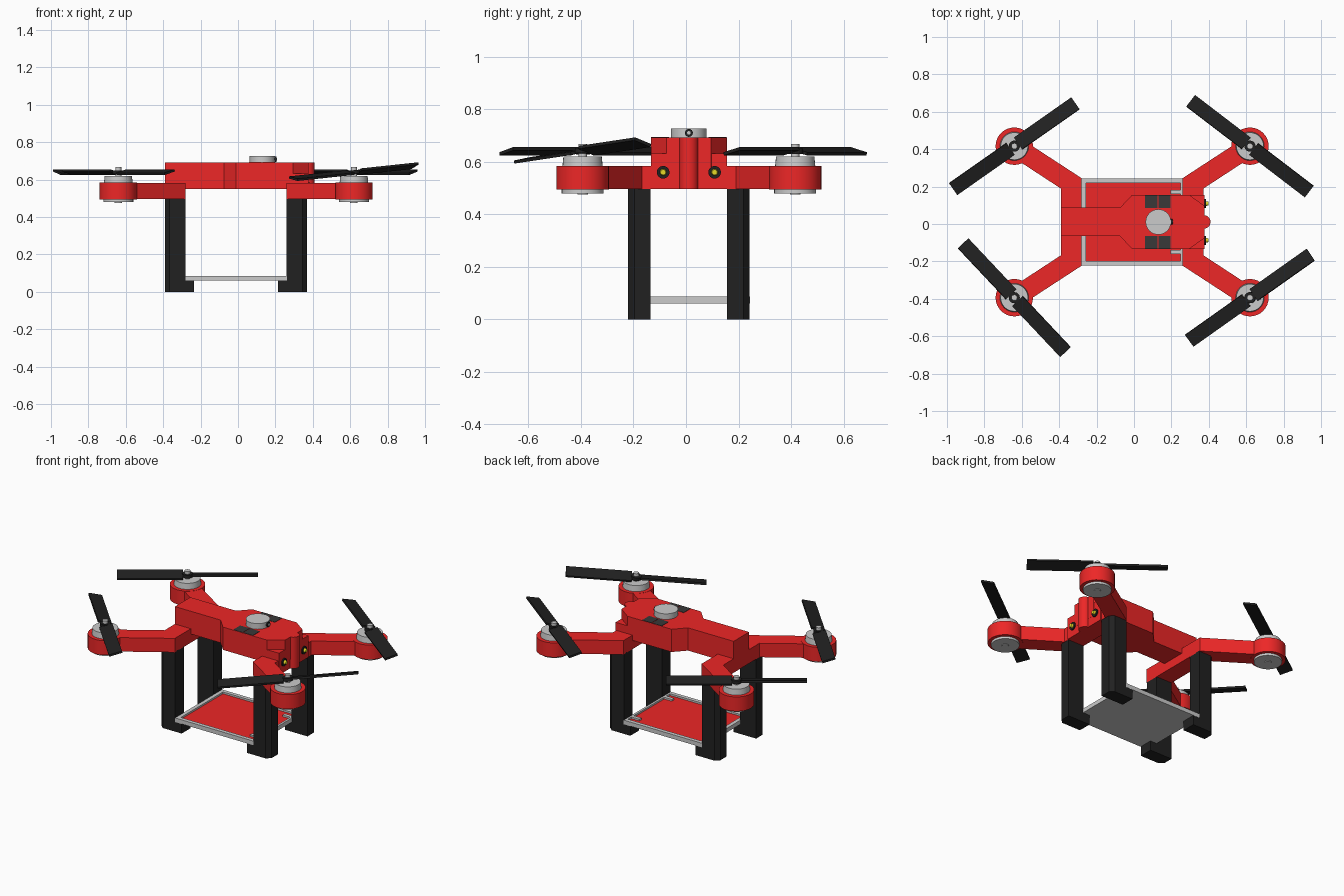
import bpy, bmesh, math
from mathutils import Matrix, Vector

if "Cube" in bpy.data.objects:
    bpy.data.objects.remove(bpy.data.objects["Cube"])

CX, CY = -0.01, 0.011          # centre of the frame in plan


def mat(name, rgb):
    m = bpy.data.materials.new(name)
    m.diffuse_color = (*rgb, 1)
    m.use_nodes = True
    m.node_tree.nodes["Principled BSDF"].inputs["Base Color"].default_value = m.diffuse_color
    return m


RED = mat("red_shell", (0.85, 0.02, 0.02))
BLACK = mat("black_plastic", (0.015, 0.015, 0.015))
DARK = mat("dark_vent", (0.04, 0.04, 0.04))
YELLOW = mat("yellow_lamp", (0.8, 0.7, 0.02))


def finish(name, bm, material=None):
    bmesh.ops.recalc_face_normals(bm, faces=bm.faces)
    me = bpy.data.meshes.new(name)
    bm.to_mesh(me)
    bm.free()
    ob = bpy.data.objects.new(name, me)
    bpy.context.collection.objects.link(ob)
    if material:
        me.materials.append(material)
    return ob


def prism(name, pts, z0, z1, material=None):
    bm = bmesh.new()
    f = bm.faces.new([bm.verts.new((x, y, z0)) for x, y in pts])
    r = bmesh.ops.extrude_face_region(bm, geom=[f])
    top = [v for v in r["geom"] if isinstance(v, bmesh.types.BMVert)]
    bmesh.ops.translate(bm, verts=top, vec=(0, 0, z1 - z0))
    return finish(name, bm, material)


def box(name, x0, x1, y0, y1, z0, z1, material=None):
    return prism(name, [(x0, y0), (x1, y0), (x1, y1), (x0, y1)], z0, z1, material)


def cyl(name, loc, r, length, material=None, axis="Z", bevel=0):
    # loc is the start of the cylinder along its axis
    bm = bmesh.new()
    bmesh.ops.create_cone(bm, cap_ends=True, segments=32, radius1=r, radius2=r - bevel, depth=length,
                          matrix=Matrix.Translation((0, 0, length / 2)))
    if axis == "X":
        bm.transform(Matrix.Rotation(math.pi / 2, 4, "Y"))
    bm.transform(Matrix.Translation(loc))
    ob = finish(name, bm, material)
    for p in ob.data.polygons:
        p.use_smooth = len(p.vertices) == 4
    for e in ob.data.edges:
        e.use_edge_sharp = False
    bpy.context.view_layer.objects.active = ob
    ob.select_set(True)
    bpy.ops.object.shade_smooth_by_angle(angle=math.radians(35))
    ob.select_set(False)
    return ob


def propeller(name, loc, angle, hand, tilt):
    # two pitched blades on a small hub
    bm = bmesh.new()
    for half in (0, math.pi):
        m = (Matrix.Rotation(half, 4, "Z") @ Matrix.Rotation(hand * 0.25, 4, "X")
             @ Matrix.Translation((0.212, 0, 0)) @ Matrix.Diagonal((0.375, 0.078, 0.012, 1)))
        bmesh.ops.create_cube(bm, size=1, matrix=m)
    bmesh.ops.create_cone(bm, cap_ends=True, segments=16, radius1=0.03, radius2=0.03, depth=0.02)
    bm.transform(Matrix.Rotation(angle, 4, "Z"))
    bm.transform(Matrix.Translation(loc) @ Matrix.Rotation(tilt[0], 4, "X") @ Matrix.Rotation(tilt[1], 4, "Y"))
    finish(name, bm, BLACK)


# main body, wide at the front with a tapered nose
half = [(-0.39, 0.076), (-0.075, 0.076), (-0.01, 0.145), (0.295, 0.145), (0.378, 0.085)]
prism("body", [(x, CY - y) for x, y in half] + [(x, CY + y) for x, y in reversed(half)],
      0.55, 0.692, RED)
box("front_block", 0.26, 0.377, CY - 0.145, CY + 0.145, 0.496, 0.632, RED)
cyl("nose_column", (0.373, CY, 0.496), 0.036, 0.196, RED)

# crossbars carrying the arms
box("rear_crossbar", -0.39, -0.28, CY - 0.2, CY + 0.2, 0.496, 0.583, RED)
box("front_crossbar", 0.26, 0.372, CY - 0.2, CY + 0.2, 0.496, 0.583, RED)

# round turret with lens on the roof, and side vents
cyl("turret", (0.13, CY, 0.69), 0.068, 0.037)
cyl("turret_lens_ring", (0.185, CY, 0.71), 0.015, 0.02, BLACK, "X")
cyl("turret_lens", (0.2, CY, 0.71), 0.007, 0.008, None, "X")
for s, side in ((-1, "right"), (1, "left")):
    ya, yb = sorted((CY + s * 0.075, CY + s * 0.1435))
    for i in range(2):
        x0 = 0.06 + i * 0.07
        box(f"{side}_vent_{i}", x0, x0 + 0.065, ya, yb, 0.67, 0.694, DARK)

# headlamps
for s, side in ((-1, "right"), (1, "left")):
    y = CY + s * 0.098
    cyl(f"{side}_lamp_ring", (0.37, y, 0.56), 0.024, 0.014, BLACK, "X")
    cyl(f"{side}_lamp", (0.375, y, 0.56), 0.015, 0.022, YELLOW, "X", 0.005)

# arms, motors, legs and feet at the four corners
corners = [("rear_left", -1, 1, 35, -1, (0, 0)), ("rear_right", -1, -1, -46.7, 1, (0, 0)),
           ("front_left", 1, 1, -37.4, 1, (0, 0)), ("front_right", 1, -1, 35, -1, (-0.02, -0.12))]
for name, sx, sy, ang, hand, tilt in corners:
    def P(x, y):
        return (CX + sx * x, CY + sy * y)
    mx, my = P(0.63, 0.405)
    # arm outline runs from the crossbar to the motor
    prism(name + "_arm", [P(*p) for p in ((0.38, 0.145), (0.38, 0.178), (0.66, 0.361), (0.60, 0.449),
                                          (0.27, 0.234), (0.27, 0.145))], 0.496, 0.583, RED)
    cyl(name + "_motor_pod", (mx, my, 0.494), 0.1, 0.09, RED)
    cyl(name + "_motor_base", (mx, my, 0.48), 0.08, 0.02)
    cyl(name + "_motor_base_boss", (mx, my, 0.476), 0.02, 0.01)
    cyl(name + "_motor_cap", (mx, my, 0.58), 0.077, 0.04, None, "Z", 0.004)
    cyl(name + "_motor_shaft", (mx, my, 0.615), 0.016, 0.052)
    propeller(name + "_propeller", (mx, my, 0.64), math.radians(ang), hand, tilt)
    # leg with a cut outer corner, and a foot reaching under the tray
    prism(name + "_leg", [P(*p) for p in ((0.27, 0.146), (0.38, 0.146), (0.38, 0.208), (0.355, 0.231),
                                          (0.27, 0.231))], 0, 0.5, BLACK)
    x0, x1 = sorted((CX + sx * 0.225, CX + sx * 0.28))
    y0, y1 = sorted((CY + sy * 0.146, CY + sy * 0.231))
    box(name + "_foot", x0, x1, y0, y1, 0, 0.062, BLACK)

# cargo tray: plate, raised rim, front corner steps, red liner
X0, X1, Y0, Y1, W = -0.281, 0.262, CY - 0.232, CY + 0.232, 0.024
box("tray_plate", X0, X1, Y0, Y1, 0.06, 0.07)
box("tray_liner", X0 + W, X1 - 0.01, Y0 + W, Y1 - W, 0.069, 0.075, RED)
box("tray_rim_rear", X0, X0 + W, Y0, Y1, 0.069, 0.086)
box("tray_rim_front", X1 - 0.014, X1, Y0, Y1, 0.069, 0.086)
box("tray_rim_right", X0 + W, X1 - 0.014, Y0, Y0 + W, 0.069, 0.086)
box("tray_rim_left", X0 + W, X1 - 0.014, Y1 - W, Y1, 0.069, 0.086)
for s, side in ((-1, "right"), (1, "left")):
    ya, yb = sorted((CY + s * 0.15, CY + s * 0.172))
    box(f"tray_step_{side}", 0.195, X1 - 0.014, ya, yb, 0.069, 0.086)
